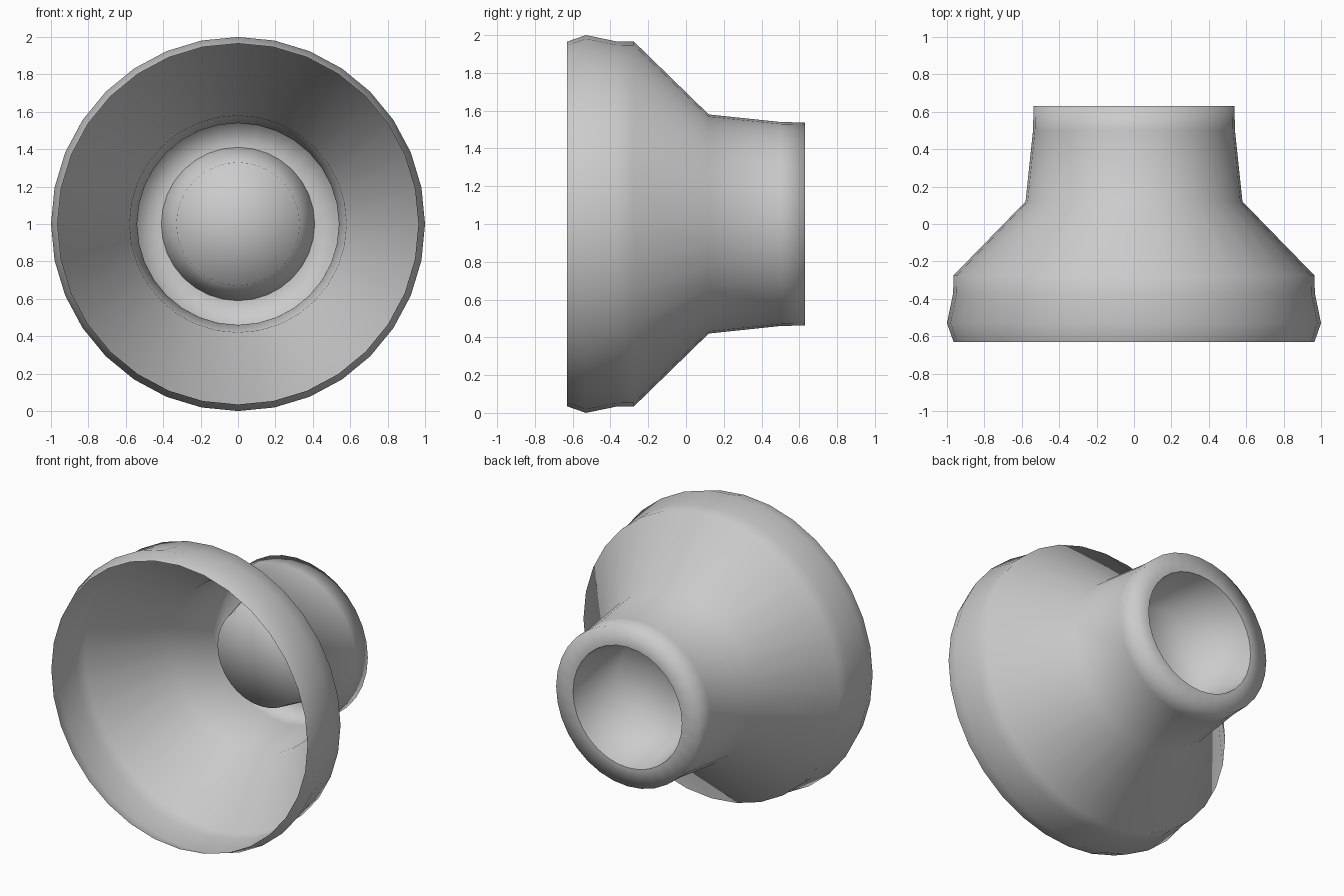
import bpy, bmesh, math

if "Cube" in bpy.data.objects:
    bpy.data.objects.remove(bpy.data.objects["Cube"])

SIDES = 32
CENTRE_Z = 1.0


def lathe(name, profile, cap=False):
    """Spin (y, radius) points around the horizontal y axis; optionally close the last ring."""
    bm = bmesh.new()
    rings = []
    for y, r in profile:
        rings.append([bm.verts.new((r * math.sin(2 * math.pi * i / SIDES), y,
                                    CENTRE_Z + r * math.cos(2 * math.pi * i / SIDES)))
                      for i in range(SIDES)])
    for a, b in zip(rings, rings[1:]):
        for i in range(SIDES):
            j = (i + 1) % SIDES
            bm.faces.new((a[i], b[i], b[j], a[j]))
    if cap:
        hub = bm.verts.new((0, profile[-1][0], CENTRE_Z))
        for i in range(SIDES):
            bm.faces.new((rings[-1][i], hub, rings[-1][(i + 1) % SIDES]))
    for f in bm.faces:
        f.smooth = True
    mesh = bpy.data.meshes.new(name)
    bm.to_mesh(mesh)
    bm.free()
    # profile runs front to back, so flip if the first face points at the axis
    p = mesh.polygons[0]
    outward = p.normal.x * p.center.x + p.normal.z * (p.center.z - CENTRE_Z)
    if (outward < 0) != cap:
        mesh.flip_normals()
    obj = bpy.data.objects.new(name, mesh)
    bpy.context.collection.objects.link(obj)
    return obj


# Thin flared shell: front lip, cone, neck and flat back rim
lathe("flared_shell", [(-0.63, 0.965), (-0.53, 1.0), (-0.37, 0.967), (-0.275, 0.965),
                       (0.12, 0.58), (0.50, 0.54), (0.63, 0.537), (0.63, 0.41)])

# Tapered cup sunk into the neck from the back, with a closed floor
lathe("neck_cup", [(0.63, 0.41), (0.25, 0.33)], cap=True)
